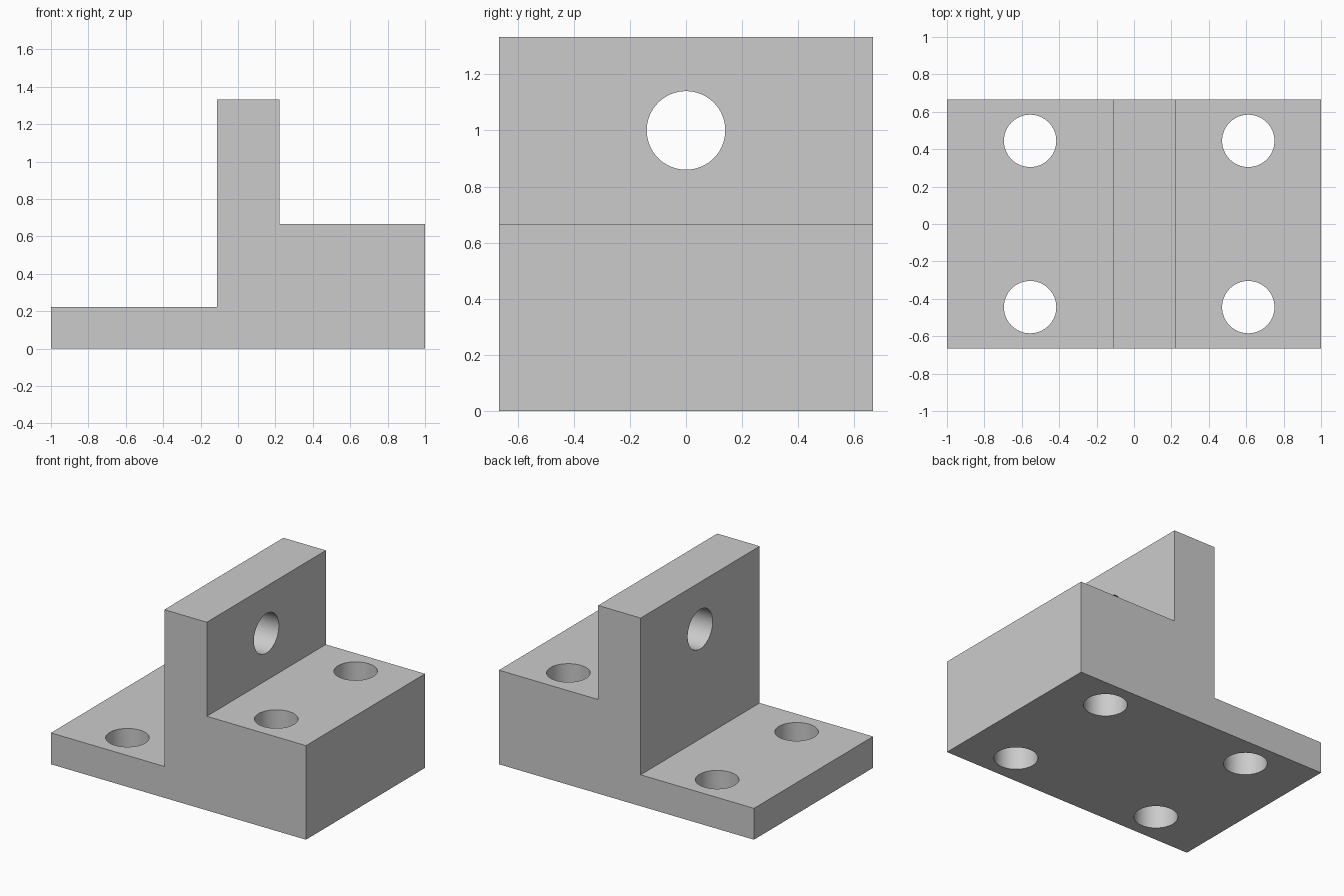
import bpy
import bmesh
from math import radians

cube = bpy.data.objects.get("Cube")
if cube:
    bpy.data.objects.remove(cube, do_unlink=True)

U = 1 / 9            # base module: the bracket is 18 modules long
HALF_DEPTH = 6 * U
HOLE_R = 0.14

grey = bpy.data.materials.new("light_grey")
grey.use_nodes = True
grey.diffuse_color = (0.6, 0.6, 0.6, 1)
grey.node_tree.nodes["Principled BSDF"].inputs["Base Color"].default_value = (0.6, 0.6, 0.6, 1)

# Bracket body: stepped side profile extruded front to back
profile = [(-9, 0), (9, 0), (9, 6), (2, 6), (2, 12), (-1, 12), (-1, 2), (-9, 2)]
bm = bmesh.new()
face = bm.faces.new([bm.verts.new((x * U, -HALF_DEPTH, z * U)) for x, z in profile])
extruded = bmesh.ops.extrude_face_region(bm, geom=[face])["geom"]
bmesh.ops.translate(bm, vec=(0, 2 * HALF_DEPTH, 0),
                    verts=[g for g in extruded if isinstance(g, bmesh.types.BMVert)])
bmesh.ops.recalc_face_normals(bm, faces=bm.faces)
mesh = bpy.data.meshes.new("bracket")
bm.to_mesh(mesh)
bm.free()
mesh.materials.append(grey)
bracket = bpy.data.objects.new("bracket", mesh)
bpy.context.collection.objects.link(bracket)


def drill(name, location, length, rotation=(0, 0, 0)):
    """Cut a round through hole and discard the cutter."""
    bpy.ops.mesh.primitive_cylinder_add(vertices=64, radius=HOLE_R, depth=length,
                                        location=location, rotation=rotation)
    cutter = bpy.context.object
    cutter.name = name
    cutter.hide_render = True
    cutter.data.materials.append(grey)
    mod = bracket.modifiers.new(name, "BOOLEAN")
    mod.operation = "DIFFERENCE"
    mod.solver = "EXACT"
    mod.object = cutter
    bpy.ops.object.select_all(action="DESELECT")
    bracket.select_set(True)
    bpy.context.view_layer.objects.active = bracket
    bpy.ops.object.modifier_apply(modifier=mod.name)
    bpy.data.objects.remove(cutter, do_unlink=True)


# Four mounting holes through the base steps
for x in (-5 * U, 5.5 * U):
    for y in (-4 * U, 4 * U):
        drill("mounting_hole", (x, y, 3 * U), 1)

# Cross hole through the upright wall
drill("wall_hole", (0.5 * U, 0, 9 * U), 0.6, (0, radians(90), 0))

bpy.ops.object.shade_smooth_by_angle(angle=radians(30))
